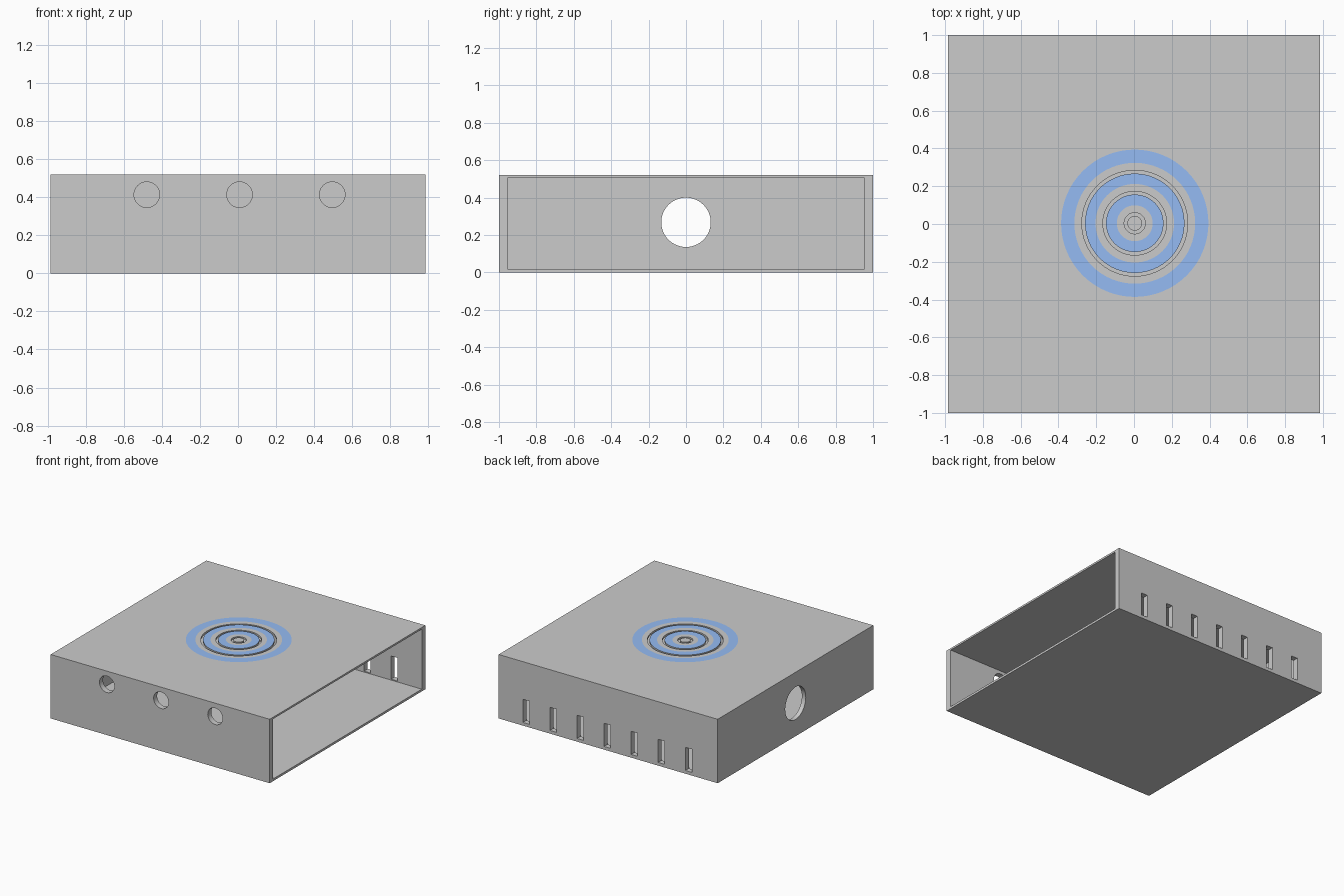
import bpy, bmesh, math
from mathutils import Matrix

if "Cube" in bpy.data.objects:
    bpy.data.objects.remove(bpy.data.objects["Cube"])

HX, HY, H = 0.985, 1.0, 0.52        # half width, half depth, height
CX, CY = 0.004, 0.004               # centre of the ring pattern
SEG = 64


def make_object(name, bm):
    bmesh.ops.recalc_face_normals(bm, faces=bm.faces)
    mesh = bpy.data.meshes.new(name)
    bm.to_mesh(mesh)
    bm.free()
    obj = bpy.data.objects.new(name, mesh)
    bpy.context.collection.objects.link(obj)
    return obj


def box(name, lo, hi):
    bm = bmesh.new()
    size = [b - a for a, b in zip(lo, hi)]
    mid = [(a + b) / 2 for a, b in zip(lo, hi)]
    bmesh.ops.create_cube(bm, size=1, matrix=Matrix.Translation(mid) @ Matrix.Diagonal((*size, 1)))
    return make_object(name, bm)


def cylinder(name, centre, radius, depth, axis):
    bm = bmesh.new()
    turn = Matrix.Rotation(math.pi / 2, 4, 'Y' if axis == 'X' else 'X')
    bmesh.ops.create_cone(bm, cap_ends=True, segments=SEG, radius1=radius, radius2=radius,
                          depth=depth, matrix=Matrix.Translation(centre) @ turn)
    return make_object(name, bm)


def ring(name, inner, outer, z, height=0.0):
    """Annulus around the pattern centre: flat, or a closed tube if height is given."""
    bm = bmesh.new()
    loops = []
    for r in (inner, outer):
        loops.append([bm.verts.new((CX + r * math.cos(2 * math.pi * i / SEG),
                                    CY + r * math.sin(2 * math.pi * i / SEG), z)) for i in range(SEG)])
    a, b = loops
    for i in range(SEG):
        j = (i + 1) % SEG
        bm.faces.new((a[i], b[i], b[j], a[j]))
    if height:
        geom = bmesh.ops.extrude_face_region(bm, geom=bm.faces[:], use_keep_orig=True)["geom"]
        bmesh.ops.translate(bm, vec=(0, 0, height),
                            verts=[v for v in geom if isinstance(v, bmesh.types.BMVert)])
    return make_object(name, bm)


# Case body
case = box("case", (-HX, -HY, 0), (HX, HY, H))

# Cavity open on the right side
cutters = [box("cavity", (-HX + 0.035, -0.955, 0.018), (HX + 0.2, 0.955, H - 0.015))]

# Large port in the left wall
cutters.append(cylinder("side_port", (-HX, 0, 0.268), 0.132, 0.2, 'X'))

# Three round holes in the front wall
for x in (-0.479, 0.008, 0.495):
    cutters.append(cylinder("front_hole", (x, -HY, 0.413), 0.067, 0.2, 'Y'))

# Seven vent slots in the back wall
for i in range(7):
    x = 0.738 - 0.2435 * i
    cutters.append(box("vent_slot", (x - 0.029, 0.9, 0.026), (x + 0.029, 1.1, 0.214)))

# Three ring-shaped slots through the top
for r in (0.056, 0.169, 0.28):
    cutters.append(ring("top_slot", r - 0.017, r, H - 0.1, 0.2))

# Cut everything out of the case
bpy.context.view_layer.objects.active = case
case.select_set(True)
for cutter in cutters:
    mod = case.modifiers.new(cutter.name, 'BOOLEAN')
    mod.operation = 'DIFFERENCE'
    mod.solver = 'EXACT'
    mod.object = cutter
    bpy.ops.object.modifier_apply(modifier=mod.name)
    bpy.data.objects.remove(cutter, do_unlink=True)
bpy.ops.object.shade_smooth_by_angle(angle=math.radians(30))

# Blue bands laid on the top
blue = bpy.data.materials.new("blue")
blue.diffuse_color = (0.3, 0.5, 0.9, 1)
blue.use_nodes = True
blue.node_tree.nodes["Principled BSDF"].inputs["Base Color"].default_value = blue.diffuse_color
for name, inner, outer in (("inner_band", 0.095, 0.152), ("middle_band", 0.208, 0.263), ("outer_band", 0.32, 0.39)):
    band = ring(name, inner, outer, H + 0.001)
    for p in band.data.polygons:
        if p.normal.z < 0:
            p.flip()
    band.data.materials.append(blue)
